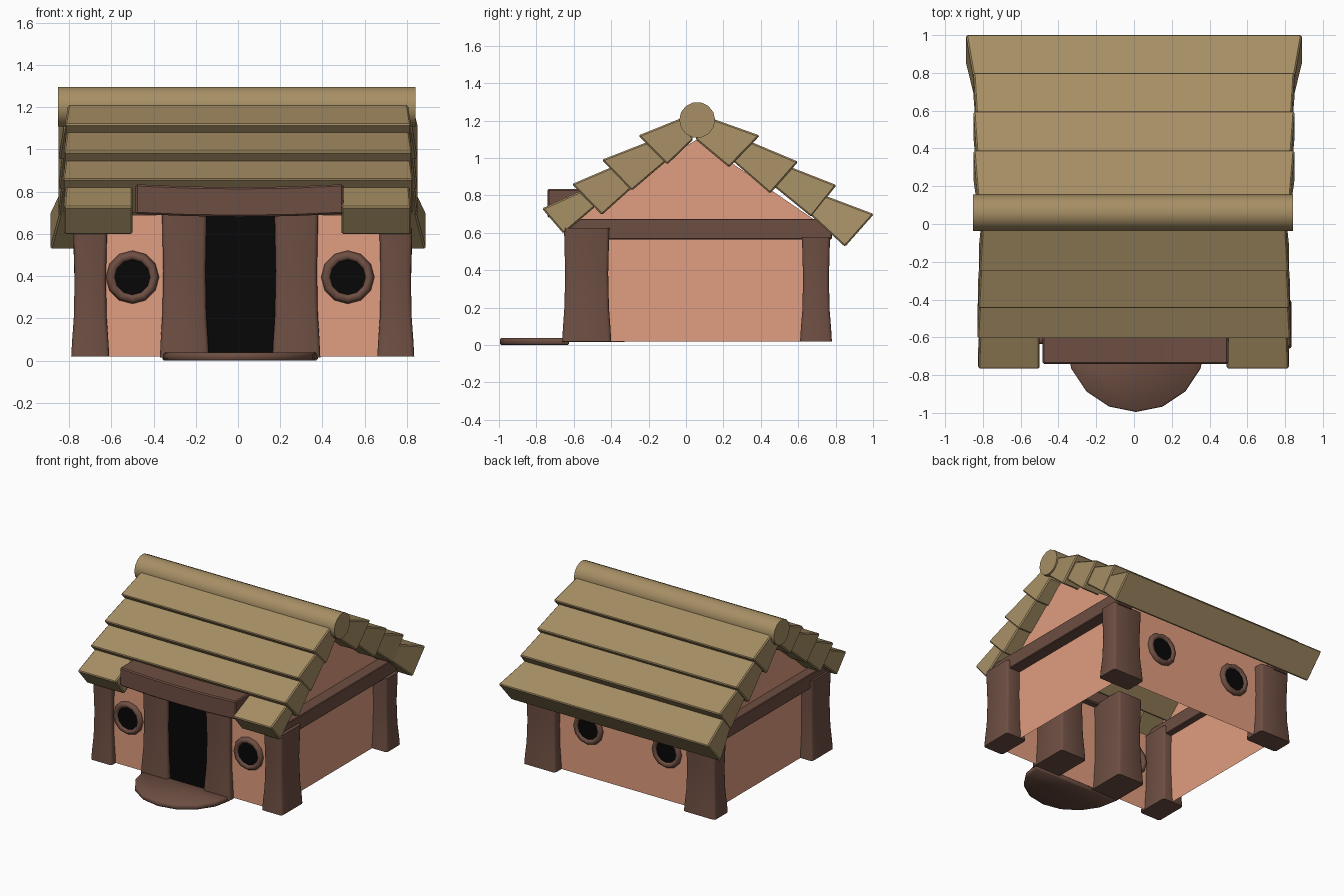
import bpy, bmesh, math
from mathutils import Matrix, Vector

if "Cube" in bpy.data.objects:
    bpy.data.objects.remove(bpy.data.objects["Cube"])


def material(name, rgb):
    m = bpy.data.materials.new(name)
    m.diffuse_color = (*rgb, 1)
    m.use_nodes = True
    m.node_tree.nodes["Principled BSDF"].inputs["Base Color"].default_value = m.diffuse_color
    return m


CLAY = material("clay", (0.75, 0.34, 0.215))
WOOD = material("dark_wood", (0.155, 0.077, 0.055))
THATCH = material("tan_plank", (0.385, 0.275, 0.13))
BLACK = material("black", (0.002, 0.002, 0.002))


def finish(name, bm, mat, bevel=0.0, segments=1, sharp=50, upright_only=False):
    bmesh.ops.recalc_face_normals(bm, faces=bm.faces)
    if bevel:
        edges = [e for e in bm.edges if e.calc_face_angle(0) > 0.5]
        if upright_only:
            edges = [e for e in edges if abs(e.verts[0].co.z - e.verts[1].co.z) > 0.001]
        bmesh.ops.bevel(bm, geom=edges, offset=bevel, segments=segments,
                        affect='EDGES', profile=0.5, clamp_overlap=True)
    me = bpy.data.meshes.new(name)
    bm.to_mesh(me)
    bm.free()
    me.materials.append(mat)
    if sharp:
        me.shade_smooth()
        me.set_sharp_from_angle(angle=math.radians(sharp))
    ob = bpy.data.objects.new(name, me)
    bpy.context.collection.objects.link(ob)
    return ob


def loft(name, rings, mat, bevel=0.0, segments=1, **kw):
    """Skin a list of equal-length point rings and cap both ends."""
    bm = bmesh.new()
    vs = [[bm.verts.new(p) for p in r] for r in rings]
    n = len(vs[0])
    for a, b in zip(vs, vs[1:]):
        for i in range(n):
            j = (i + 1) % n
            bm.faces.new((a[i], a[j], b[j], b[i]))
    bm.faces.new(vs[0])
    bm.faces.new(vs[-1])
    return finish(name, bm, mat, bevel, segments, **kw)


def rect(x0, x1, y0, y1, z):
    return [(x0, y0, z), (x1, y0, z), (x1, y1, z), (x0, y1, z)]


def box(name, x0, x1, y0, y1, z0, z1, mat, bevel=0.0):
    return loft(name, [rect(x0, x1, y0, y1, z0), rect(x0, x1, y0, y1, z1)], mat, bevel, sharp=20)


def post(name, x0, x1, y0, y1, z0, z1):
    """Upright with a slight waist and a flared foot."""
    rings = []
    for t, f in ((0, 0.010), (0.12, 0.006), (0.3, -0.002), (0.6, -0.006), (1, 0)):
        rings.append(rect(x0 - f, x1 + f, y0 - f, y1 + f, z0 + t * (z1 - z0)))
    return loft(name, rings, WOOD, 0.018, 2, upright_only=True)


# Walls: open-bottomed shell with gabled ends
X0, X1 = -0.69, 0.71
profile = [(-0.61, 0.02), (-0.61, 0.69), (0.06, 1.1), (0.70, 0.66), (0.70, 0.02)]
bm = bmesh.new()
left = [bm.verts.new((X0, y, z)) for y, z in profile]
right = [bm.verts.new((X1, y, z)) for y, z in profile]
bm.faces.new(left)
bm.faces.new(right)
for i in (0, 3):
    bm.faces.new((left[i], left[i + 1], right[i + 1], right[i]))
finish("walls", bm, CLAY, sharp=0)

# Corner posts (front ones deep, back ones wide) and side beams
for side, fx, bx in (("left", (-0.78, -0.62), (-0.78, -0.53)),
                     ("right", (0.67, 0.825), (0.575, 0.825))):
    post("front_post_" + side, *fx, -0.652, -0.41, 0.02, 0.625)
    post("back_post_" + side, *bx, 0.62, 0.77, 0.02, 0.575)
box("side_beam_left", -0.765, -0.64, -0.64, 0.78, 0.565, 0.675, WOOD, 0.005)
box("side_beam_right", 0.67, 0.80, -0.64, 0.78, 0.565, 0.675, WOOD, 0.005)

# Doorway: jambs, black opening, sagging lintel, half-round step
post("door_jamb_left", -0.36, -0.148, -0.65, -0.34, 0.015, 0.70)
post("door_jamb_right", 0.173, 0.38, -0.65, -0.34, 0.015, 0.70)
box("door_opening", -0.17, 0.19, -0.62, -0.612, 0.03, 0.70, BLACK)
sections = []
for t in (-1, -0.5, 0, 0.5, 1):
    x, d = 0.007 + 0.492 * t, 0.014 * (t * t - 1)
    sections.append([(x, y, z + d) for y, z in
                     ((-0.74, 0.695), (-0.74, 0.835), (-0.56, 0.835), (-0.56, 0.695))])
loft("door_lintel", sections, WOOD, 0.008, sharp=30)
arc = [(0.01 + 0.37 * math.cos(math.pi * i / 8), -0.625 - 0.37 * math.sin(math.pi * i / 8))
       for i in range(9)]
loft("door_step", [[(x, y, 0) for x, y in arc], [(x, y, 0.038) for x, y in arc]], WOOD, 0.008)


# Round windows: ring plus black pane
def window(name, x, y, out):
    z, n, k = 0.395, 12, 6
    bm = bmesh.new()
    rings = []
    for i in range(n):
        a = 2 * math.pi * i / n
        ring = []
        for j in range(k):
            b = 2 * math.pi * j / k
            r = 0.1025 + 0.0235 * math.cos(b)
            ring.append(bm.verts.new((x + r * math.cos(a), y + 0.026 * math.sin(b),
                                      z + r * math.sin(a))))
        rings.append(ring)
    for i in range(n):
        a, b = rings[i], rings[(i + 1) % n]
        for j in range(k):
            m = (j + 1) % k
            bm.faces.new((a[j], a[m], b[m], b[j]))
    finish(name + "_ring", bm, WOOD, sharp=75)
    bm = bmesh.new()
    bmesh.ops.create_cone(bm, cap_ends=True, segments=n, radius1=0.095, radius2=0.095, depth=0.008,
                          matrix=Matrix.Translation((x, y + out * 0.005, z))
                          @ Matrix.Rotation(math.pi / 2, 4, 'X'))
    finish(name + "_pane", bm, BLACK, sharp=0)


for tag, x in (("left", -0.50), ("right", 0.52)):
    window("front_window_" + tag, x, -0.612, -1)
for tag, x in (("left", -0.33), ("right", 0.335)):
    window("back_window_" + tag, x, 0.702, 1)


# Roof planks: (y, z) corners are eave top, ridge top, ridge bottom, eave bottom
def plank(name, pts, upper, eave, tuck=0.0):
    a, b, c, d = (Vector(p) for p in pts)
    pts = (a, b + (b - a) * tuck, c + (c - d) * tuck, d)   # tuck under the next plank
    half = (eave, upper, upper, eave)
    ends = [[((w[s] if isinstance(w, tuple) else (-w, w)[s]), y, z)
             for (y, z), w in zip(pts, half)] for s in (0, 1)]
    return loft(name, ends, THATCH, 0.008, sharp=20)


front = [
    [(-0.255, 1.12), (-0.02, 1.215), (0.04, 1.10), (-0.10, 0.965)],
    [(-0.45, 0.99), (-0.22, 1.08), (-0.12, 0.97), (-0.29, 0.825)],
    [(-0.61, 0.86), (-0.40, 0.95), (-0.30, 0.83), (-0.45, 0.695)],
]
for i, pts in enumerate(front):
    plank(f"front_plank_{i + 1}", pts, 0.805 + 0.005 * i, 0.82 + 0.005 * i, 0.25 if i else 0)
eave = [(-0.77, 0.73), (-0.56, 0.825), (-0.52, 0.71), (-0.655, 0.595)]
plank("front_eave_left", eave, (-0.815, -0.50), (-0.825, -0.50), 0.25)
plank("front_eave_right", eave, (0.49, 0.81), (0.49, 0.82), 0.25)

back = [
    [(0.395, 1.12), (0.10, 1.225), (0.05, 1.10), (0.23, 0.95)],
    [(0.60, 0.98), (0.35, 1.085), (0.26, 0.975), (0.45, 0.81)],
    [(0.805, 0.855), (0.55, 0.955), (0.48, 0.84), (0.67, 0.685)],
    [(1.005, 0.70), (0.74, 0.80), (0.66, 0.70), (0.85, 0.525)],
]
for i, pts in enumerate(back):
    plank(f"back_plank_{i + 1}", pts, 0.825 + 0.003 * i, 0.89 if i == 3 else 0.85, 0.2 if i else 0)

# Ridge log
bm = bmesh.new()
bmesh.ops.create_cone(bm, cap_ends=True, segments=14, radius1=0.096, radius2=0.096, depth=1.695,
                      matrix=Matrix.Translation((-0.006, 0.06, 1.203))
                      @ Matrix.Rotation(math.pi / 2, 4, 'Y'))
finish("ridge_log", bm, THATCH)
